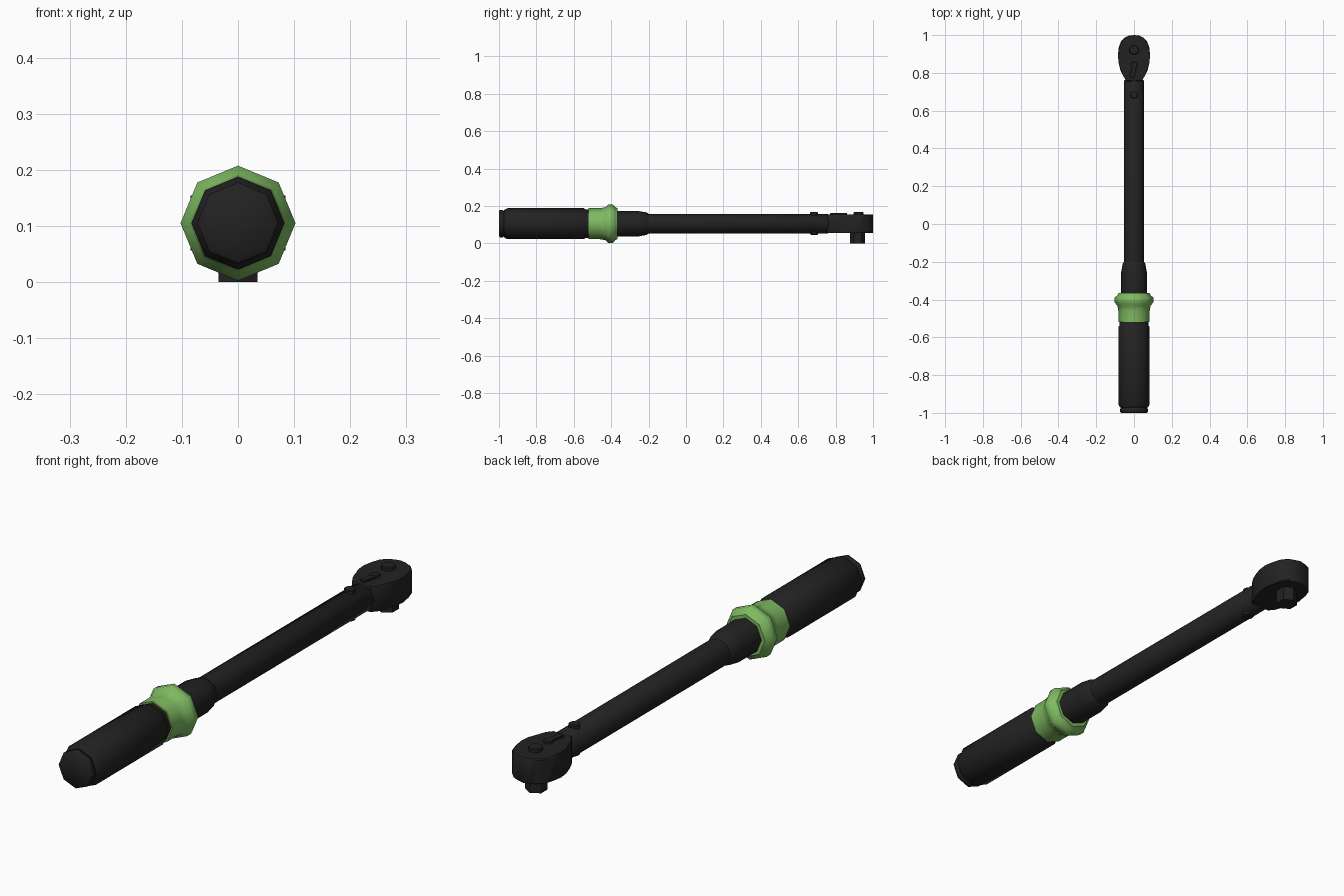
import bpy, bmesh, math

if "Cube" in bpy.data.objects:
    bpy.data.objects.remove(bpy.data.objects["Cube"])

AXIS_Z = 0.105  # height of the wrench's long axis


def material(name, rgb):
    m = bpy.data.materials.new(name)
    m.diffuse_color = (*rgb, 1)
    m.use_nodes = True
    m.node_tree.nodes["Principled BSDF"].inputs["Base Color"].default_value = m.diffuse_color
    return m


BLACK = material("black", (0.016, 0.016, 0.016))
GREEN = material("green", (0.21, 0.49, 0.12))


def finish(name, bm, mat, angle=30):
    bmesh.ops.recalc_face_normals(bm, faces=bm.faces)
    me = bpy.data.meshes.new(name)
    bm.to_mesh(me)
    bm.free()
    me.materials.append(mat)
    ob = bpy.data.objects.new(name, me)
    bpy.context.collection.objects.link(ob)
    bpy.ops.object.select_all(action='DESELECT')
    ob.select_set(True)
    bpy.context.view_layer.objects.active = ob
    bpy.ops.object.shade_smooth_by_angle(angle=math.radians(angle))
    return ob


def lathe(name, profile, mat, sides=8):
    """Capped turned part along y from (y, radius) pairs, a corner on top."""
    bm = bmesh.new()
    rings = []
    for y, r in profile:
        rings.append([bm.verts.new((r * math.sin(a), y, AXIS_Z + r * math.cos(a)))
                      for a in (2 * math.pi * i / sides for i in range(sides))])
    for a, b in zip(rings, rings[1:]):
        for i in range(sides):
            j = (i + 1) % sides
            bm.faces.new((a[i], a[j], b[j], b[i]))
    bm.faces.new(rings[0])
    bm.faces.new(rings[-1])
    return finish(name, bm, mat, 50)


def plate(name, outline, z0, z1, mat, bevel=0.0):
    """Extrude an (x, y) outline from z0 to z1."""
    bm = bmesh.new()
    lo = [bm.verts.new((x, y, z0)) for x, y in outline]
    hi = [bm.verts.new((x, y, z1)) for x, y in outline]
    n = len(lo)
    for i in range(n):
        j = (i + 1) % n
        bm.faces.new((lo[i], lo[j], hi[j], hi[i]))
    caps = [bm.faces.new(lo), bm.faces.new(hi)]
    if bevel:
        edges = [e for f in caps for e in f.edges]
        bmesh.ops.bevel(bm, geom=edges, offset=bevel, segments=1, affect='EDGES')
    return finish(name, bm, mat)


def circle(y, r, sides, turn=0.0):
    return [(r * math.sin(2 * math.pi * i / sides + turn),
             y + r * math.cos(2 * math.pi * i / sides + turn)) for i in range(sides)]


# Handle: stepped end cap, grip and narrow neck
lathe("end_cap", [(-1.0, 0.068), (-0.995, 0.073), (-0.978, 0.073), (-0.974, 0.068),
                  (-0.95, 0.068)], BLACK)
lathe("grip", [(-0.972, 0.073), (-0.955, 0.083), (-0.545, 0.083), (-0.538, 0.077),
               (-0.51, 0.077)], BLACK)

# Green locking ring with flared flange
lathe("lock_ring", [(-0.52, 0.083), (-0.46, 0.083), (-0.432, 0.088), (-0.415, 0.1025),
                    (-0.39, 0.1025), (-0.378, 0.088), (-0.366, 0.082)], GREEN)

# Collar and long shaft
lathe("collar", [(-0.38, 0.068), (-0.255, 0.068), (-0.21, 0.06), (-0.2, 0.053)], BLACK)
lathe("shaft", [(-0.21, 0.053), (0.757, 0.053), (0.763, 0.047)], BLACK)

# Pin through the shaft near the head
plate("shaft_pin", circle(0.685, 0.021, 12), 0.046, 0.167, BLACK, 0.003)

# Egg-shaped ratchet head
half = [(0.04, 0.755), (0.055, 0.78), (0.071, 0.812), (0.081, 0.85), (0.085, 0.89),
        (0.082, 0.93), (0.07, 0.965), (0.05, 0.987), (0.025, 0.998)]
head = half + [(0.0, 1.0)] + [(-x, y) for x, y in reversed(half)]
plate("ratchet_head", head, 0.056, 0.154, BLACK, 0.004)

# Release button, reversing lever with pivot, and hexagonal drive
plate("release_button", circle(0.922, 0.026, 12), 0.15, 0.168, BLACK, 0.003)
plate("lever_pivot", circle(0.842, 0.018, 12), 0.15, 0.163, BLACK, 0.002)
plate("reversing_lever", [(-0.022, 0.778), (0.0, 0.77), (0.017, 0.842), (-0.006, 0.856)],
      0.15, 0.162, BLACK, 0.002)
plate("drive_stub", circle(0.917, 0.04, 6), 0.0, 0.06, BLACK)
